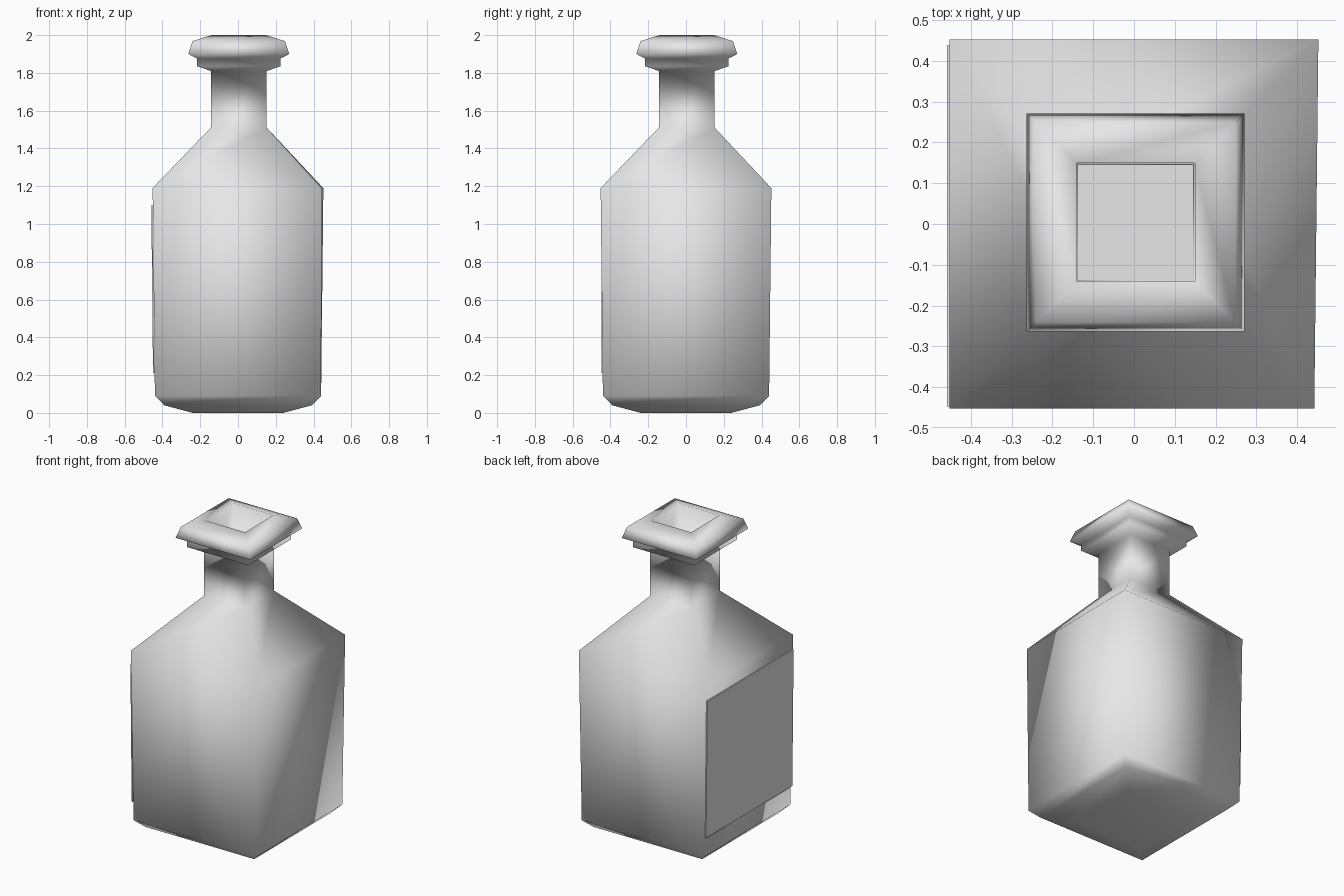
import bpy, bmesh

cube = bpy.data.objects.get("Cube")
if cube:
    bpy.data.objects.remove(cube, do_unlink=True)


def make_material(name, colour):
    mat = bpy.data.materials.new(name)
    mat.use_nodes = True
    mat.diffuse_color = colour
    mat.node_tree.nodes["Principled BSDF"].inputs["Base Color"].default_value = colour
    return mat


def make_object(name, bm, mat):
    bmesh.ops.recalc_face_normals(bm, faces=bm.faces)
    mesh = bpy.data.meshes.new(name)
    bm.to_mesh(mesh)
    bm.free()
    mesh.materials.append(mat)
    obj = bpy.data.objects.new(name, mesh)
    bpy.context.collection.objects.link(obj)
    return obj


CORNERS = [(-1, -1), (1, -1), (1, 1), (-1, 1)]
grey = make_material("light grey", (0.8, 0.8, 0.8, 1))

# Square bottle: profile of half width and height, from base to lip and into the neck
profile = [
    (0.24, 0.0), (0.39, 0.04), (0.44, 0.09), (0.452, 1.19),
    (0.148, 1.51), (0.148, 1.81), (0.22, 1.835), (0.22, 1.875),
    (0.267, 1.9), (0.245, 1.968), (0.145, 2.0), (0.141, 1.5),
]
bm = bmesh.new()
rings = []
for half, z in profile:
    shift = 0.004 if z > 1.2 else 0.0
    rings.append([bm.verts.new((sx * half + shift, sy * half + shift, z))
                  for sx, sy in CORNERS])
# The front corner on the left side leans in a little
rings[3][1].co.x -= 0.01
for low, high in zip(rings, rings[1:]):
    for i in range(4):
        j = (i + 1) % 4
        bm.faces.new((low[i], low[j], high[j], high[i]))
base = bm.faces.new(rings[0][::-1])
floor = bm.faces.new(rings[-1])
for face in bm.faces:
    face.smooth = face is not floor
make_object("bottle", bm, grey)

# Thin flat label on the right side, following the slight taper of the wall
bm = bmesh.new()
bmesh.ops.create_cube(bm, size=1)
for v in bm.verts:
    top = v.co.z > 0
    outer = v.co.x < 0
    v.co.x = (-0.452 if top else -0.443) - (0.007 if outer else 0.0)
    v.co.y = 0.437 if v.co.y > 0 else -0.447
    v.co.z = 1.1 if top else 0.21
make_object("label", bm, grey)
